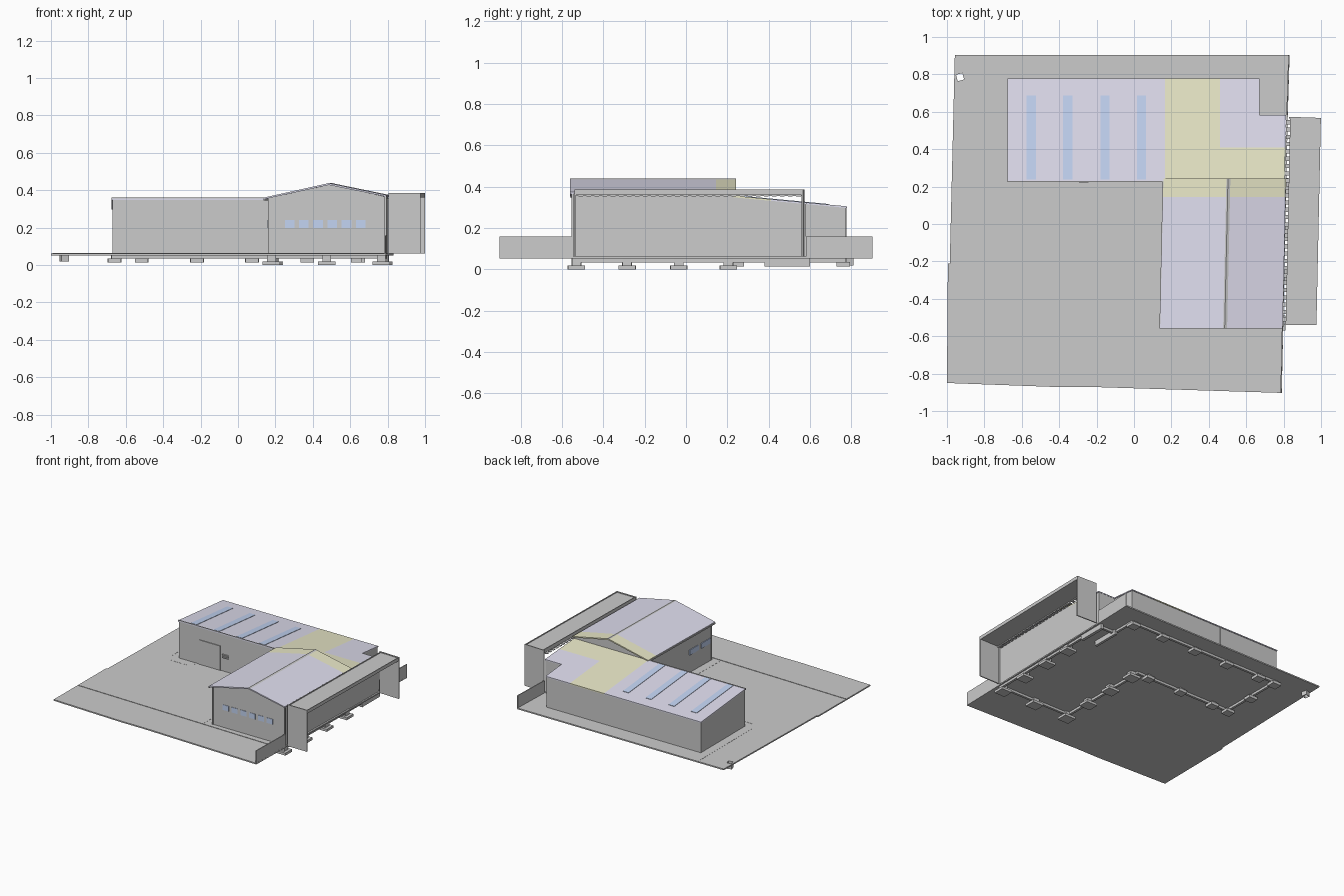
import bpy, bmesh, math


def material(name, rgb):
    m = bpy.data.materials.new(name)
    m.diffuse_color = (*rgb, 1)
    return m


LILAC = material("lilac_sheet", (0.74, 0.73, 0.86))
YELLOW = material("yellow_sheet", (0.82, 0.81, 0.58))
BLUE = material("blue_glazing", (0.55, 0.66, 0.90))
G = 0.062  # ground level


def loft(name, a, b, mat=None, caps=True):
    """Join two matching rings of points into a solid."""
    bm = bmesh.new()
    va, vb = [bm.verts.new(p) for p in a], [bm.verts.new(p) for p in b]
    n = len(a)
    for i in range(n):
        j = (i + 1) % n
        bm.faces.new((va[i], va[j], vb[j], vb[i]))
    if caps:
        bm.faces.new(va[::-1])
        bm.faces.new(vb)
    bmesh.ops.recalc_face_normals(bm, faces=bm.faces)
    me = bpy.data.meshes.new(name)
    bm.to_mesh(me)
    bm.free()
    ob = bpy.data.objects.new(name, me)
    bpy.context.collection.objects.link(ob)
    if mat:
        me.materials.append(mat)
    return ob


def prism(name, pts, z0, z1, mat=None, caps=True):
    """Extrude a plan outline; z0 and z1 are numbers or functions of y."""
    f = lambda z, y: z(y) if callable(z) else z
    return loft(name, [(x, y, f(z0, y)) for x, y in pts],
                [(x, y, f(z1, y)) for x, y in pts], mat, caps)


def rect(x0, x1, y0, y1):
    return [(x0, y0), (x1, y0), (x1, y1), (x0, y1)]


def strip(name, pts, w, z0, z1, mat=None):
    """Straight wall pieces of width w along a plan path."""
    for (ax, ay), (bx, by) in zip(pts, pts[1:]):
        l = math.hypot(bx - ax, by - ay)
        ux, uy = (bx - ax) / l * w / 2, (by - ay) / l * w / 2
        ax2, ay2, bx2, by2 = ax - ux, ay - uy, bx + ux, by + uy
        prism(name, [(ax2 - uy, ay2 + ux), (ax2 + uy, ay2 - ux),
                     (bx2 + uy, by2 - ux), (bx2 - uy, by2 + ux)], z0, z1, mat)


def sk(x, y):
    """The front hall leans slightly in plan."""
    return x + 0.022 * (y + 0.55)


# Yard slab with a square drain opening
slab = prism("yard_slab", [(-1, -0.85), (-0.4, -0.872), (-0.2, -0.872), (0.79, -0.903),
                           (0.798, -0.55), (0.822, 0.57), (0.832, 0.903), (-0.958, 0.903),
                           (-0.985, -0.21), (-0.995, -0.21)], 0.052, G)
drain = [(-0.93 + 0.029 * math.cos(a), 0.785 + 0.029 * math.sin(a))
         for a in (math.radians(60 + 90 * k) for k in range(4))]
cutter = prism("drain_cutter", drain, 0.03, 0.1)
cutter.hide_render = True
cutter.hide_viewport = True
mod = slab.modifiers.new("drain_hole", "BOOLEAN")
mod.object, mod.operation, mod.solver = cutter, "DIFFERENCE", "EXACT"
tube = prism("drain_shaft", drain, 0.018, G, caps=False)
tube.modifiers.new("thick", "SOLIDIFY").thickness = 0.004

# Kerb lines in the yard
strip("front_kerb", [(-0.99, -0.556), (0.785, -0.595)], 0.006, G, G + 0.003)
arc = lambda cx, cy, r, a0, a1: [(cx + r * math.cos(math.radians(a0 + (a1 - a0) * k / 4)),
                                  cy + r * math.sin(math.radians(a0 + (a1 - a0) * k / 4)))
                                 for k in range(5)]
strip("side_kerb", [(-0.735, 0.9)] + arc(-0.68, 0.22, 0.055, 180, 270)
      + arc(-0.57, 0.215, 0.05, 270, 350), 0.003, G, G + 0.001)
strip("inner_kerb", arc(-0.14, 0.225, 0.06, 180, 270) + [(0.115, 0.165), (0.1, -0.56)],
      0.003, G, G + 0.001)

# Low boundary walls at the right edge
strip("low_wall_front", [(0.786, -0.898), (0.794, -0.55)], 0.007, G, 0.158)
strip("low_wall_back", [(0.818, 0.585), (0.828, 0.898)], 0.007, G, 0.158)

# Rear hall: body with mono-pitch top and a notched corner
slope = lambda y: 0.357 - (y - 0.225) * 0.094
under = lambda y: slope(y) - 0.008
over = lambda y: slope(y) + 0.002
prism("rear_hall_walls", [(-0.67, 0.23), (0.17, 0.23), (0.806, 0.23), (0.81, 0.58),
                          (0.665, 0.58), (0.665, 0.773), (-0.67, 0.773)], 0.055, under)
prism("rear_roof_west", rect(-0.675, 0.165, 0.225, 0.778), under, slope, LILAC)
prism("rear_roof_yellow", [(0.165, 0.23), (0.805, 0.23), (0.81, 0.41), (0.46, 0.41),
                           (0.46, 0.778), (0.165, 0.778)], under, slope, YELLOW)
prism("rear_roof_east", [(0.46, 0.41), (0.81, 0.41), (0.814, 0.582), (0.67, 0.582),
                         (0.67, 0.778), (0.46, 0.778)], under, slope, LILAC)
for x in (-0.55, -0.355, -0.155, 0.04):
    prism("skylight", rect(x - 0.025, x + 0.025, 0.237, 0.688), slope,
          lambda y: slope(y) + 0.003, BLUE)
strip("rear_roof_edge", [(-0.672, 0.228), (0.15, 0.228)], 0.006, 0.347, 0.36)

# Rear hall front: gate, small window and panel joints
prism("gate", rect(-0.49, -0.315, 0.226, 0.232), G, 0.25)
for x in (-0.49, -0.315):
    prism("gate_post", rect(x - 0.003, x + 0.003, 0.224, 0.232), G, 0.253)
prism("gate_lintel", rect(-0.493, -0.312, 0.224, 0.232), 0.248, 0.253)
for k in range(3):
    prism("vent_slat", rect(-0.295, -0.243, 0.222, 0.232), 0.166 + k * 0.011, 0.173 + k * 0.011)
prism("back_joint", rect(-0.152, -0.148, 0.772, 0.775), G, 0.30)
prism("side_joint", rect(-0.672, -0.669, 0.498, 0.502), G, 0.32)

# Front hall: gabled body and roof in two coloured lengths
gable = [(0.162, 0.055), (0.785, 0.055), (0.785, 0.366), (0.485, 0.43), (0.162, 0.357)]
loft("front_hall_walls", *[[(sk(x, y), y, z) for x, z in gable] for y in (-0.543, 0.232)])
sheet = [(0.14, 0.352), (0.14, 0.361), (0.485, 0.438), (0.795, 0.374), (0.795, 0.365), (0.485, 0.428)]
for name, y0, y1, mat in (("gable_roof", -0.56, 0.145, LILAC),
                          ("gable_roof_yellow", 0.145, 0.243, YELLOW)):
    loft(name, *[[(sk(x, y), y, z) for x, z in sheet] for y in (y0, y1)], mat)
cap = [(0.472, 0.434), (0.485, 0.44), (0.498, 0.4355)]
loft("ridge_cap", *[[(sk(x, y), y, z) for x, z in cap] for y in (-0.56, 0.243)])
strip("left_gutter", [(0.14, -0.555), (sk(0.14, 0.225), 0.225)], 0.008, 0.346, 0.357)
prism("corner_pipe", rect(0.784, 0.794, -0.553, -0.543), G, 0.366)
prism("corner_pipe", rect(0.16, 0.167, -0.55, -0.543), G, 0.357)

# Front hall windows on the front and left walls
for k in range(6):
    x = 0.25 + k * 0.076
    prism("front_window", rect(x, x + 0.052, -0.546, -0.54), 0.199, 0.24, BLUE)
for y in (-0.53, -0.39):
    x = sk(0.162, y)
    prism("side_window", rect(x - 0.004, x + 0.003, y, y + 0.11), 0.199, 0.24, BLUE)

# Side canopy: flat roof carried by two end panels, open outside
prism("canopy_roof", [(0.812, -0.535), (0.973, -0.535), (0.998, 0.562), (0.836, 0.57)], 0.362, 0.38)
prism("canopy_panel_front", [(0.805, -0.54), (0.975, -0.54), (0.975, -0.532), (0.805, -0.532)], G, 0.386)
prism("canopy_panel_back", [(0.828, 0.565), (1.0, 0.559), (1.0, 0.567), (0.828, 0.573)], G, 0.386)
strip("canopy_fascia", [(0.9725, -0.535), (0.996, 0.56)], 0.006, 0.36, 0.386)
strip("canopy_inner_edge", [(0.814, -0.535), (0.838, 0.568)], 0.006, 0.355, 0.386)
for k in range(28):
    y = -0.52 + k * 0.039
    x = sk(0.79, y)
    prism("gap_bracket", rect(x, x + 0.025, y, y + 0.022), 0.352, 0.357)

# Foundation beams following the walls
strip("foundation_beam", [(0.165, 0.24), (0.165, -0.53), (0.78, -0.53), (0.795, 0.57), (0.66, 0.57),
                          (0.66, 0.765), (-0.66, 0.765), (-0.66, 0.24), (0.165, 0.24)],
      0.018, 0.034, 0.054)
prism("deep_beam", rect(0.66, 0.68, 0.38, 0.6), 0.014, 0.054)
prism("deep_beam", rect(0.785, 0.808, 0.38, 0.6), 0.014, 0.054)


def footing(x, y, w, z0, z1):
    prism("footing_pad", rect(x - w, x + w, y - w * 0.9, y + w * 0.9), z0, z1)
    prism("footing_neck", rect(x - w * 0.5, x + w * 0.5, y - w * 0.5, y + w * 0.5), z1, 0.054)


# Footings of the front hall, then of the rear hall
for y in (-0.53, -0.285, -0.035, 0.205):
    footing(sk(0.178, y), y, 0.047, 0, 0.019)
    footing(sk(0.765, y), y, 0.045, 0, 0.019)
footing(0.475, -0.53, 0.047, 0, 0.019)
for x in (-0.66, -0.515, -0.22, 0.075, 0.37, 0.64):
    footing(x, 0.76, 0.037, 0.014, 0.036)
for x in (-0.66, -0.515, -0.22, 0.075):
    footing(x, 0.25, 0.035, 0.014, 0.036)
footing(-0.66, 0.5, 0.035, 0.014, 0.036)
